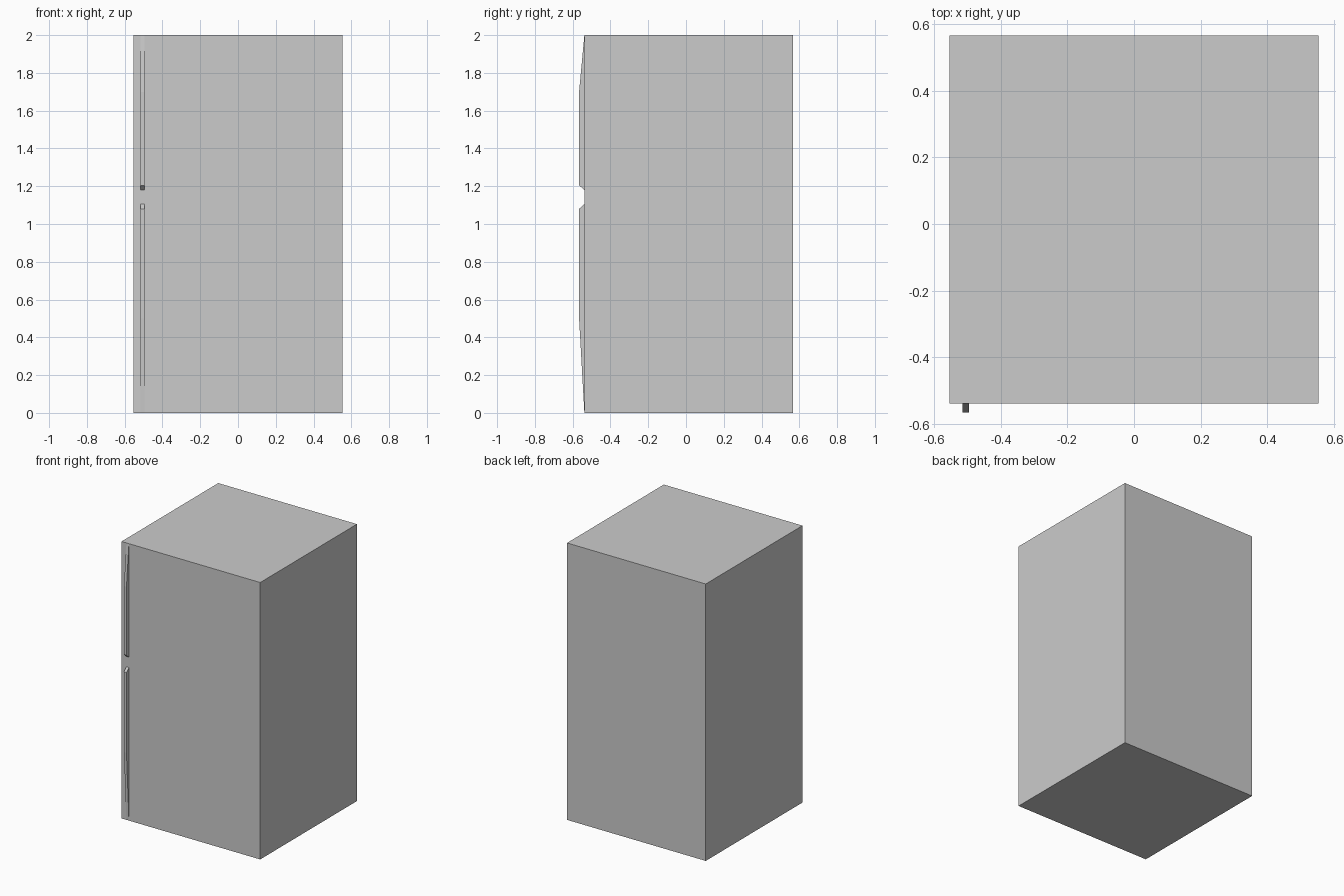
import bpy
import bmesh

if "Cube" in bpy.data.objects:
    bpy.data.objects.remove(bpy.data.objects["Cube"])

FRONT = -0.538   # door face
GRIP = -0.566    # outer face of the handles
BACK = 0.566


def extrude_profile(name, profile, x0, x1):
    """Extrude a (y, z) outline along x into a closed solid."""
    bm = bmesh.new()
    face = bm.faces.new([bm.verts.new((x0, y, z)) for y, z in profile])
    ext = bmesh.ops.extrude_face_region(bm, geom=[face])
    verts = [v for v in ext["geom"] if isinstance(v, bmesh.types.BMVert)]
    bmesh.ops.translate(bm, verts=verts, vec=(x1 - x0, 0, 0))
    bmesh.ops.recalc_face_normals(bm, faces=bm.faces)
    mesh = bpy.data.meshes.new(name)
    bm.to_mesh(mesh)
    bm.free()
    obj = bpy.data.objects.new(name, mesh)
    bpy.context.collection.objects.link(obj)
    return obj


# Refrigerator cabinet
extrude_profile("cabinet", [(FRONT, 0), (BACK, 0), (BACK, 2), (FRONT, 2)], -0.554, 0.554)

# Tapered door handles: heights of far tip, taper end, grip end, near tip
for name, heights in (("upper_handle", (2.0, 1.70, 1.205, 1.18)),
                      ("lower_handle", (0.0, 0.50, 1.08, 1.105))):
    outline = list(zip((FRONT, GRIP, GRIP, FRONT), heights))
    extrude_profile(name, outline, -0.515, -0.495)
